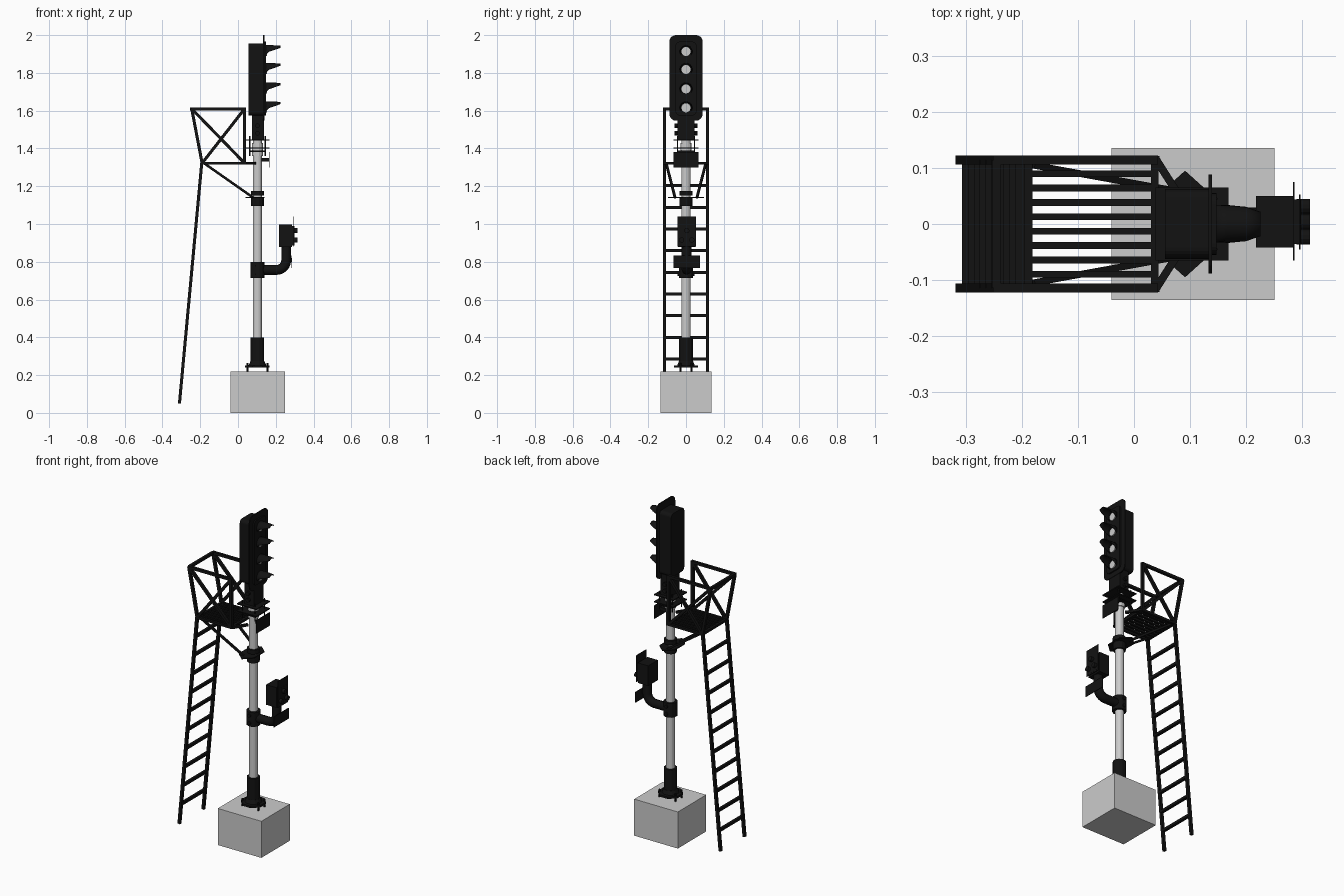
import bpy, bmesh, math
from mathutils import Vector

if "Cube" in bpy.data.objects:
    bpy.data.objects.remove(bpy.data.objects["Cube"])

black = bpy.data.materials.new("black_paint")
black.diffuse_color = (0.006, 0.006, 0.006, 1)
black.use_nodes = True
black.node_tree.nodes["Principled BSDF"].inputs["Base Color"].default_value = black.diffuse_color
PX = 0.103  # mast axis


def finish(name, bm, mat=black, smooth=False):
    bmesh.ops.recalc_face_normals(bm, faces=bm.faces)
    me = bpy.data.meshes.new(name)
    bm.to_mesh(me)
    bm.free()
    ob = bpy.data.objects.new(name, me)
    bpy.context.collection.objects.link(ob)
    if mat:
        me.materials.append(mat)
    if smooth:
        bpy.context.view_layer.objects.active = ob
        ob.select_set(True)
        bpy.ops.object.shade_smooth_by_angle(angle=math.radians(40))
        ob.select_set(False)
    return ob


def add_box(bm, x, y, z):
    vs = bmesh.ops.create_cube(bm, size=1)["verts"]
    for v in vs:
        v.co = Vector([(a + b) / 2 + c * (b - a) for (a, b), c in zip((x, y, z), v.co)])


def box(name, x, y, z, mat=black):
    bm = bmesh.new()
    add_box(bm, x, y, z)
    return finish(name, bm, mat)


def add_rod(bm, a, b, r, n=4, r2=None):
    """Prism from a to b; n=4 gives a square bar with half width r."""
    a, b = Vector(a), Vector(b)
    d = (b - a).normalized()
    u = Vector((0, 0, 1)) if abs(d.z) < 0.9 else Vector((1, 0, 0))
    s = d.cross(u).normalized()
    t = s.cross(d)
    rings = []
    for p, rr in ((a, r), (b, r if r2 is None else r2)):
        k = rr / math.cos(math.pi / n) if n == 4 else rr
        rings.append([bm.verts.new(p + k * (math.cos(w) * s + math.sin(w) * t))
                      for w in [2 * math.pi * (i + 0.5) / n for i in range(n)]])
    for i in range(n):
        j = (i + 1) % n
        bm.faces.new((rings[0][i], rings[0][j], rings[1][j], rings[1][i]))
    bm.faces.new(rings[0])
    bm.faces.new(rings[1])


def rods(name, segs, r, n=4, mat=black, smooth=False):
    bm = bmesh.new()
    for a, b in segs:
        add_rod(bm, a, b, r, n)
    return finish(name, bm, mat, smooth)


def cyl(name, z0, z1, r, n=12, mat=black, r2=None):
    bm = bmesh.new()
    add_rod(bm, (PX, 0, z0), (PX, 0, z1), r, n, r2)
    return finish(name, bm, mat)


def board(name, x0, x1, hw, z0, z1, rad):
    """Rounded rectangle facing +x."""
    bm = bmesh.new()
    pts = []
    for cy, cz, a0 in ((hw - rad, z1 - rad, 0), (rad - hw, z1 - rad, 90),
                       (rad - hw, z0 + rad, 180), (hw - rad, z0 + rad, 270)):
        for i in range(6):
            w = math.radians(a0 + 18 * i)
            pts.append(bm.verts.new((x0, cy + rad * math.cos(w), cz + rad * math.sin(w))))
    f = bm.faces.new(pts)
    ext = bmesh.ops.extrude_face_region(bm, geom=[f])["geom"]
    bmesh.ops.translate(bm, verts=[v for v in ext if isinstance(v, bmesh.types.BMVert)], vec=(x1 - x0, 0, 0))
    return finish(name, bm)


# Foundation and mast
box("foundation", (-0.04, 0.25), (-0.135, 0.135), (0, 0.22), None)
cyl("mast", 0.25, 1.46, 0.024, 16, None)
cyl("foot_flange", 0.24, 0.252, 0.07, 8)
cyl("foot_cone", 0.252, 0.275, 0.048, 12, black, 0.038)
cyl("foot_sleeve", 0.25, 0.40, 0.037)
rods("foot_bolts", [((PX + 0.053 * sx, 0.03 * sy, 0.22), (PX + 0.053 * sx, 0.03 * sy, 0.265))
                    for sx in (-1, 1) for sy in (-1, 1)], 0.006, 6)

# Clamp carrying the platform struts
cyl("strut_clamp_lower", 1.095, 1.14, 0.035)
cyl("strut_clamp_upper", 1.15, 1.175, 0.036)
bm = bmesh.new()
ring = [bm.verts.new((PX - 0.012 + x, y, 1.137)) for x, y in
        ((-0.05, 0.05), (0, 0.095), (0.05, 0.05), (0.05, -0.05), (0, -0.095), (-0.05, -0.05))]
f = bm.faces.new(ring)
ext = bmesh.ops.extrude_face_region(bm, geom=[f])["geom"]
bmesh.ops.translate(bm, verts=[v for v in ext if isinstance(v, bmesh.types.BMVert)], vec=(0, 0, 0.006))
finish("strut_clamp_plate", bm)

# Platform: frame, slats, struts
Y, ZP, ZR = 0.114, 1.322, 1.61
S = (-1, 1)
rods("platform_frame",
     [((-0.19, s * Y, ZP), (0.045, s * Y, ZP)) for s in S]
     + [((x, -Y, ZP), (x, Y, ZP)) for x in (-0.188, 0.037)]
     + [((0.04, s * Y, ZP), (0.09, s * 0.035, ZP)) for s in S], 0.007)
bm = bmesh.new()
for i in range(8):
    y = (i - 3.5) * 0.0256
    add_box(bm, (-0.185, 0.035), (y - 0.006, y + 0.006), (ZP - 0.005, ZP + 0.005))
finish("platform_slats", bm)
rods("platform_struts", [((-0.18, s * 0.105, ZP), (0.08, s * 0.058, 1.14)) for s in S], 0.006)

# Guard rails with cross bracing on both sides
segs = [((-0.245, -Y, ZR), (-0.245, Y, ZR))]
for s in S:
    a, b = (-0.245, s * Y, ZR), (0.035, s * Y, ZR)
    c, d = (0.035, s * Y, ZP), (-0.19, s * Y, ZP)
    segs += [((-0.25, s * Y, ZR), (0.043, s * Y, ZR)), (b, c), (d, a), (a, c), (b, d)]
rods("guard_rails", segs, 0.008)

# Ladder
lx = lambda z: -0.31 + (z - 0.05) / (ZP - 0.05) * 0.118
rods("ladder_stiles", [((lx(0.05), s * Y, 0.05), (lx(ZP), s * Y, ZP)) for s in S], 0.008)
rods("ladder_rungs", [((lx(z), -Y, z), (lx(z), Y, z))
                      for z in [0.17 + 0.1148 * i for i in range(10)]], 0.008)

# Head mounting: plates, bolts, neck and number plate
for i, z in enumerate((1.385, 1.402, 1.445)):
    w = (0.045, 0.065, 0.065)[i]
    box(f"mount_plate_{i}", (PX - w, PX + w), (-w, w), (z - 0.003, z + 0.003))
rods("mount_bolts", [((PX + sx * 0.042, sy * 0.045, 1.36), (PX + sx * 0.042, sy * 0.045, 1.465))
                     for sx in S for sy in S], 0.004, 6)
cyl("mast_collar", 1.36, 1.43, 0.03, 12, None)
box("neck", (0.075, 0.137), (-0.045, 0.045), (1.445, 1.58))
rods("neck_lugs", [((PX, s * 0.045, z), (PX, s * 0.06, z)) for s in S for z in (1.48, 1.52)], 0.012, 8)
box("number_plate", (0.165, 0.168), (-0.065, 0.065), (1.30, 1.38))
rods("number_plate_bracket", [((PX, 0, 1.34), (0.166, 0, 1.34))], 0.01)

# Signal head
board("head_housing", 0.055, 0.135, 0.062, 1.575, 1.955, 0.02)
board("head_backboard", 0.133, 0.139, 0.088, 1.547, 2.0, 0.035)
board("head_front", 0.139, 0.147, 0.055, 1.575, 1.965, 0.02)

# Lenses and visors
for i, z in enumerate((1.913, 1.818, 1.715, 1.615)):
    bm = bmesh.new()
    add_rod(bm, (0.14, 0, z), (0.153, 0, z), 0.024, 20)
    finish(f"lens_{i}", bm, None)
    bm = bmesh.new()
    rows = []
    for x, half, r in ((0.145, 125, 0.034), (0.165, 92, 0.034), (0.20, 68, 0.033), (0.225, 45, 0.031)):
        rows.append([bm.verts.new((x, r * math.sin(w), z + r * math.cos(w)))
                     for w in [math.radians(half * (k / 6 - 1)) for k in range(13)]])
    for p, q in zip(rows, rows[1:]):
        for k in range(12):
            bm.faces.new((p[k], p[k + 1], q[k + 1], q[k]))
    ob = finish(f"visor_{i}", bm, black, True)
    m = ob.modifiers.new("thickness", "SOLIDIFY")
    m.thickness = 0.004

# Lower clamp and elbow arm
cyl("arm_clamp", 0.715, 0.80, 0.039)
rods("arm_clamp_lugs", [((PX, -0.045, z), (PX, 0.045, z)) for z in (0.735, 0.78)], 0.01, 8)
cu = bpy.data.curves.new("elbow_arm", "CURVE")
cu.dimensions = "3D"
sp = cu.splines.new("POLY")
path = [(0.11, 0.757)] + [(0.205 + 0.05 * math.sin(w), 0.807 - 0.05 * math.cos(w))
                          for w in [math.pi / 2 * i / 6 for i in range(7)]] + [(0.255, 0.89)]
sp.points.add(len(path) - 1)
for p, (x, z) in zip(sp.points, path):
    p.co = (x, 0.003, z, 1)
cu.bevel_depth = 0.026
cu.bevel_resolution = 2
cu.use_fill_caps = True
cu.materials.append(black)
bpy.context.collection.objects.link(bpy.data.objects.new("elbow_arm", cu))

# Small auxiliary signal
box("small_signal_box", (0.217, 0.285), (-0.042, 0.05), (0.877, 0.998))
box("small_signal_lid", (0.285, 0.298), (-0.036, 0.044), (0.887, 0.99))
box("small_signal_board", (0.294, 0.297), (-0.045, 0.053), (0.88, 1.04))
box("small_signal_plate", (0.283, 0.286), (-0.065, 0.075), (0.768, 0.832))
rods("small_signal_plate_bracket", [((0.255, 0.004, 0.81), (0.285, 0.004, 0.81))], 0.01)
rods("small_signal_lamps", [((0.29, y, z), (0.314, y, z))
                            for y, z in ((-0.023, 0.915), (0.031, 0.915), (0.004, 0.965))], 0.014, 12)
